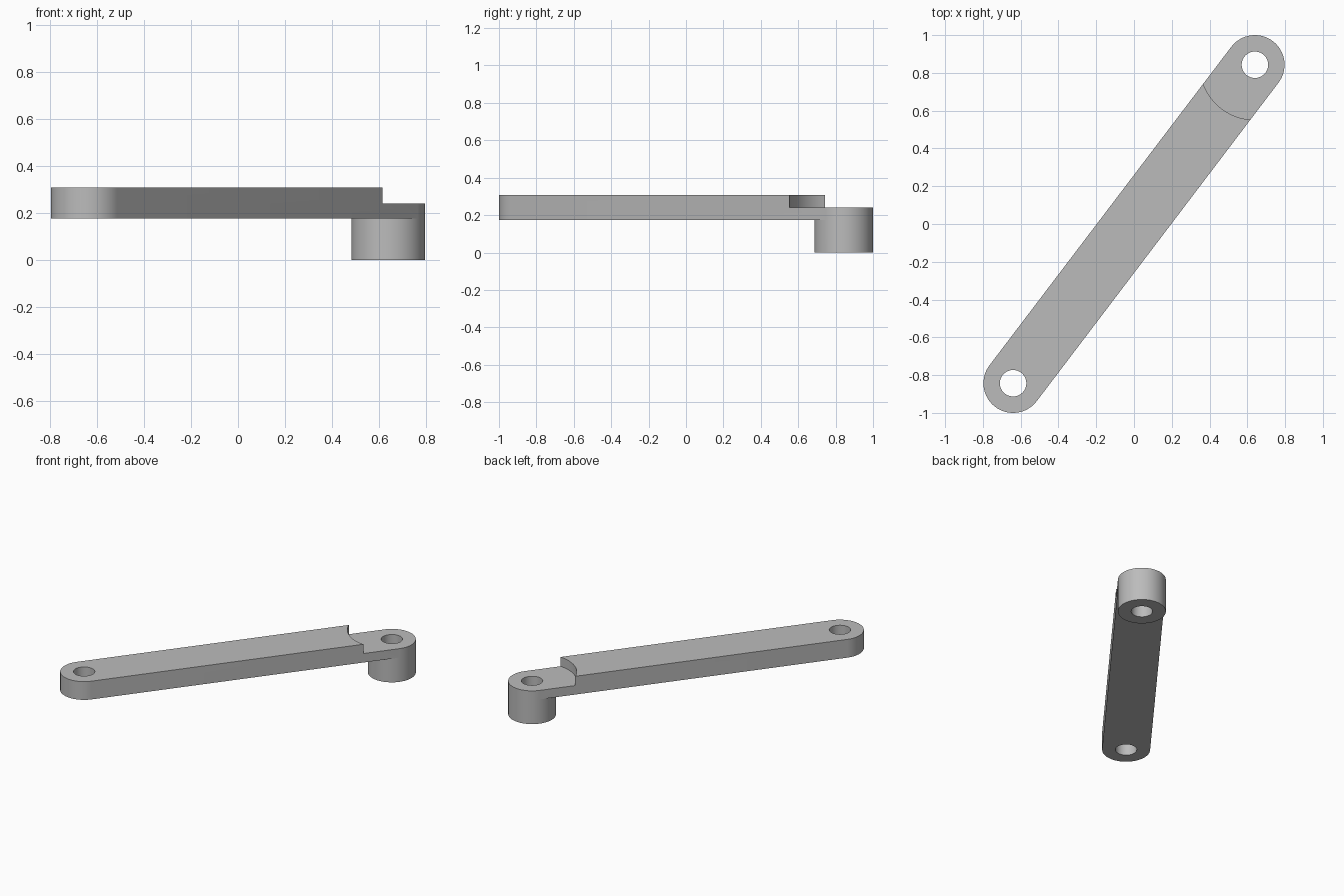
import bpy, bmesh, math
from mathutils import Vector

default = bpy.data.objects.get("Cube")
if default:
    bpy.data.objects.remove(default, do_unlink=True)

# Main dimensions
PIVOT = Vector((0.64, 0.843))
RADIUS, HOLE, RECESS = 0.157, 0.07, 0.292
ARM_BOTTOM, STEP, ARM_TOP = 0.175, 0.24, 0.307
SIDES = 64
HEADING = math.atan2(PIVOT.y, PIVOT.x)

grey = bpy.data.materials.new("grey")
grey.use_nodes = True
colour = (0.5, 0.5, 0.5, 1)
grey.diffuse_color = colour
grey.node_tree.nodes["Principled BSDF"].inputs["Base Color"].default_value = colour


def arc(centre, radius, start, sweep, count):
    """Points along an arc, end not included for a full turn."""
    steps = count if sweep >= 2 * math.pi else count - 1
    return [centre + radius * Vector((math.cos(start + sweep * i / steps),
                                      math.sin(start + sweep * i / steps)))
            for i in range(count)]


def prism(name, outline, bottom, top):
    """Upright solid from a flat outline."""
    bm = bmesh.new()
    base = bm.faces.new([bm.verts.new((p.x, p.y, bottom)) for p in outline])
    raised = bmesh.ops.extrude_face_region(bm, geom=[base])["geom"]
    for v in raised:
        if isinstance(v, bmesh.types.BMVert):
            v.co.z = top
    bmesh.ops.recalc_face_normals(bm, faces=bm.faces)
    mesh = bpy.data.meshes.new(name)
    bm.to_mesh(mesh)
    bm.free()
    mesh.materials.append(grey)
    obj = bpy.data.objects.new(name, mesh)
    bpy.context.collection.objects.link(obj)
    return obj


def disc(name, centre, radius, bottom, top):
    return prism(name, arc(centre, radius, HEADING - math.pi / 2, 2 * math.pi, SIDES), bottom, top)


def combine(target, tool, operation):
    """Apply a boolean and remove the tool."""
    tool.hide_render = True
    mod = target.modifiers.new(operation.lower(), "BOOLEAN")
    mod.operation, mod.solver, mod.object = operation, "EXACT", tool
    bpy.context.view_layer.objects.active = target
    bpy.ops.object.modifier_apply(modifier=mod.name)
    bpy.data.objects.remove(tool, do_unlink=True)


# Bar with two round ends
half = SIDES // 2 + 1
outline = (arc(PIVOT, RADIUS, HEADING - math.pi / 2, math.pi, half)
           + arc(-PIVOT, RADIUS, HEADING + math.pi / 2, math.pi, half))
arm = prism("link_arm", outline, ARM_BOTTOM, ARM_TOP)

# Round recess in the top, boss underneath, then the two pin holes
combine(arm, disc("recess_cutter", PIVOT, RECESS, STEP, 0.5), "DIFFERENCE")
combine(arm, disc("boss", PIVOT, RADIUS, 0, ARM_BOTTOM), "UNION")
for end in (PIVOT, -PIVOT):
    combine(arm, disc("hole_cutter", end, HOLE, -0.1, 0.5), "DIFFERENCE")

bpy.ops.object.select_all(action="DESELECT")
arm.select_set(True)
bpy.context.view_layer.objects.active = arm
bpy.ops.object.shade_smooth_by_angle(angle=math.radians(30))
